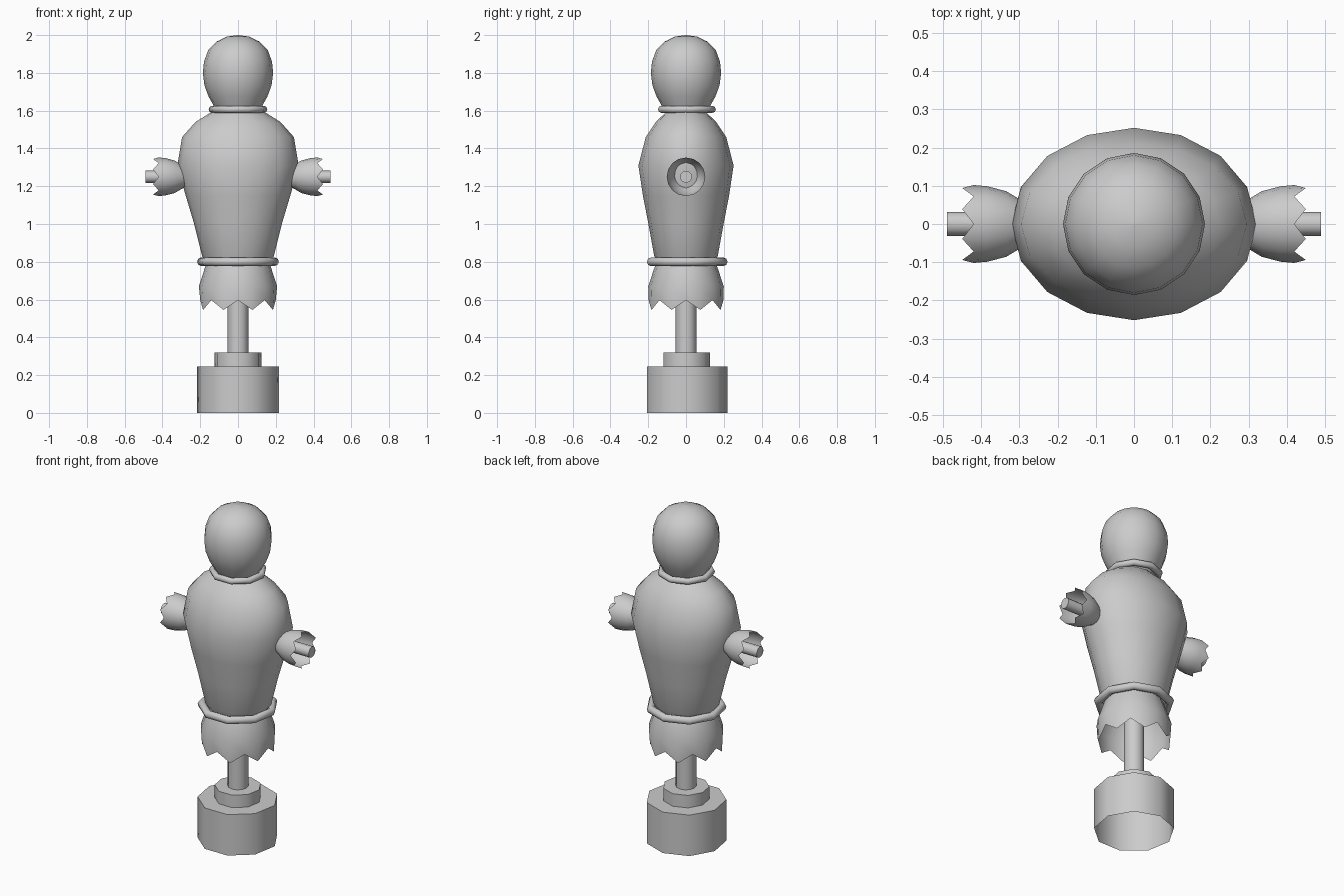
import bpy, bmesh, math
from math import sin, cos, pi
from mathutils import Matrix

if "Cube" in bpy.data.objects:
    bpy.data.objects.remove(bpy.data.objects["Cube"])


def loft(name, rings, n, phase=0.0, cap_start=False, cap_end=False, jag=0.0,
         matrix=None, smooth=50):
    """Stack of elliptical rings (rx, ry, z); jag pulls every other rim point of the last ring back."""
    bm = bmesh.new()
    loops = []
    for k, (rx, ry, z) in enumerate(rings):
        loop = []
        for i in range(n):
            a = phase + 2 * pi * i / n
            dz = jag if (k == len(rings) - 1 and i % 2 == 0) else 0.0
            loop.append(bm.verts.new((rx * cos(a), ry * sin(a), z + dz)))
        loops.append(loop)
    for lo, hi in zip(loops, loops[1:]):
        for i in range(n):
            j = (i + 1) % n
            bm.faces.new((lo[i], lo[j], hi[j], hi[i]))
    if cap_start:
        bm.faces.new(loops[0][::-1])
    if cap_end:
        bm.faces.new(loops[-1])
    if rings[0][2] > rings[-1][2]:
        bmesh.ops.reverse_faces(bm, faces=bm.faces)
    if matrix:
        bmesh.ops.transform(bm, matrix=matrix, verts=bm.verts)
    me = bpy.data.meshes.new(name)
    bm.to_mesh(me)
    bm.free()
    ob = bpy.data.objects.new(name, me)
    bpy.context.collection.objects.link(ob)
    bpy.ops.object.select_all(action='DESELECT')
    ob.select_set(True)
    bpy.context.view_layer.objects.active = ob
    bpy.ops.object.shade_smooth_by_angle(angle=math.radians(smooth))
    return ob


def band(name, r, minor, z):
    """Nine-sided rope ring with outer radius r."""
    m = 8
    rings = []
    for i in range(m + 1):
        a = pi + 2 * pi * i / m
        rr = r - minor + minor * cos(a)
        rings.append((rr, rr, z + minor * sin(a)))
    ob = loft(name, rings, 9, pi / 2)
    bm = bmesh.new()
    bm.from_mesh(ob.data)
    bmesh.ops.remove_doubles(bm, verts=bm.verts, dist=1e-5)
    bmesh.ops.recalc_face_normals(bm, faces=bm.faces)
    bm.to_mesh(ob.data)
    bm.free()


# stand: open-bottomed base, step and pole
loft("base", [(.22, .22, 0), (.22, .22, .245)], 9, pi / 2, cap_end=True)
loft("base_step", [(.127, .127, .24), (.127, .127, .32)], 9, pi / 2, cap_end=True)
loft("pole", [(.056, .056, .31), (.056, .056, .85)], 12, cap_end=True)

# torso
loft("torso", [(.165, .15, .79), (.19, .168, .83), (.232, .199, 1.0), (.277, .228, 1.15),
               (.321, .252, 1.31), (.296, .213, 1.46), (.225, .16, 1.54),
               (.145, .108, 1.59), (.10, .09, 1.61)], 16, cap_end=True)

# ragged skirt
loft("skirt", [(.165, .155, .80), (.178, .17, .76), (.207, .20, .67), (.20, .198, .545)],
     16, jag=.052)

# ropes
band("belt", .22, .023, .80)
band("neck_band", .158, .019, 1.607)

# head
head = [(.11, 1.59), (.125, 1.62), (.156, 1.675), (.178, 1.735), (.186, 1.80),
        (.18, 1.86), (.158, 1.92), (.115, 1.965), (.06, 1.992), (.002, 2.0)]
loft("head", [(r, r, z) for r, z in head], 16, cap_end=True)

# ragged sleeves with pegs
sleeve = [(.05, .27), (.068, .305), (.086, .335), (.099, .385), (.102, .45)]
for side, label in ((1, "right"), (-1, "left")):
    m = Matrix.Translation((0, 0, 1.25)) @ Matrix.Rotation(side * pi / 2, 4, 'Y')
    loft("sleeve_" + label, [(r, r, d) for r, d in sleeve], 16, jag=-.03, matrix=m)
    loft("peg_" + label, [(.032, .032, .25), (.032, .032, .49)], 12, cap_end=True, matrix=m)
